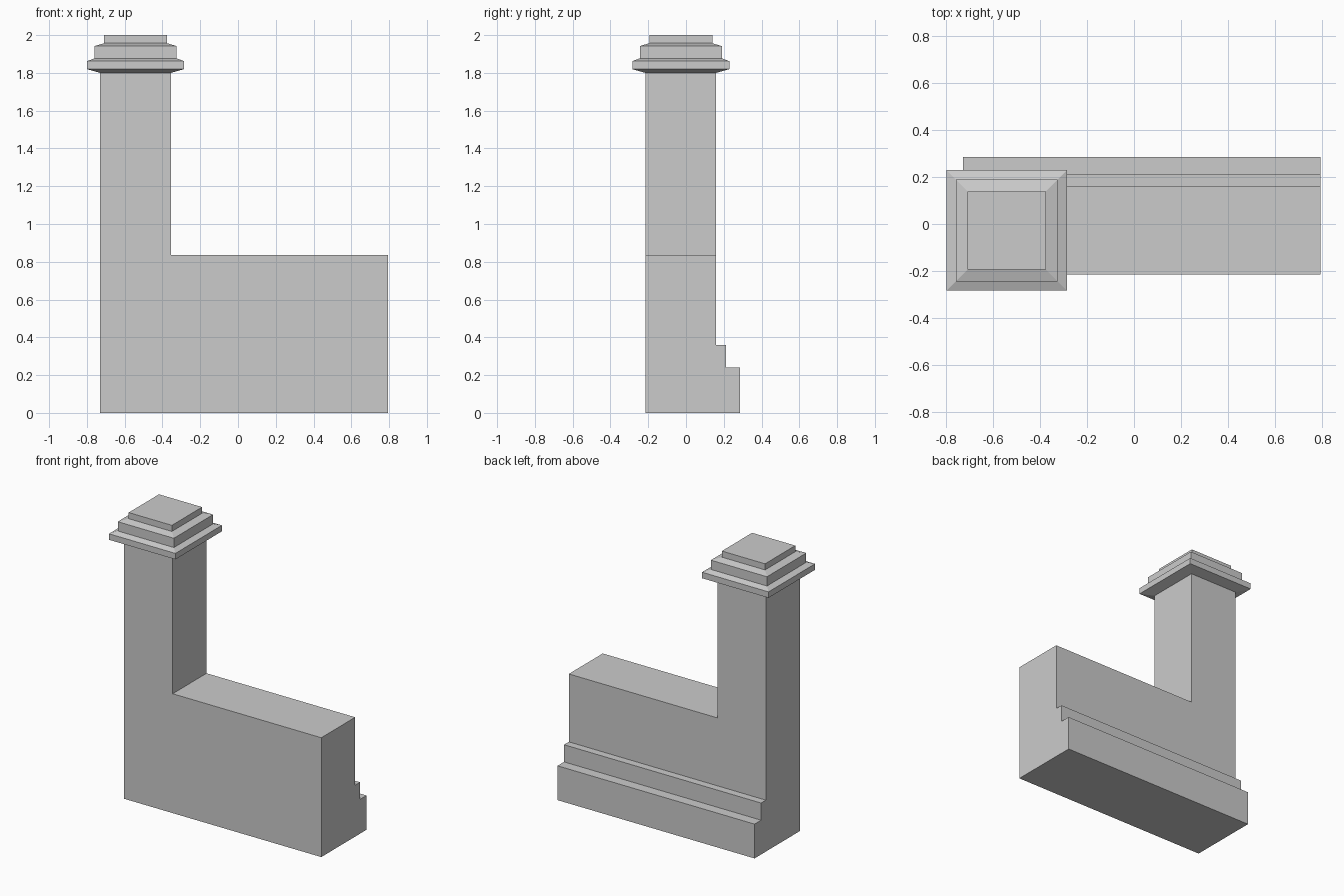
import bpy, bmesh
from mathutils import Vector

if "Cube" in bpy.data.objects:
    bpy.data.objects.remove(bpy.data.objects["Cube"])

X0, X1, X2 = -0.73, -0.355, 0.795      # pillar left, pillar right, wall end
Y0, Y1 = -0.215, 0.16                  # wall front and back
WALL_TOP, PILLAR_TOP = 0.835, 1.80
CX, CY = (X0 + X1) / 2, (Y0 + Y1) / 2  # pillar centre


def finish(bm, name):
    bmesh.ops.recalc_face_normals(bm, faces=bm.faces)
    mesh = bpy.data.meshes.new(name)
    bm.to_mesh(mesh)
    bm.free()
    obj = bpy.data.objects.new(name, mesh)
    bpy.context.collection.objects.link(obj)
    return obj


# Wall with stepped plinth at the back: side profile (y, z) swept along x
profile = [(Y0, 0), (0.285, 0), (0.285, 0.24), (0.213, 0.24), (0.213, 0.36),
           (Y1, 0.36), (Y1, WALL_TOP), (Y0, WALL_TOP)]
bm = bmesh.new()
end = bm.faces.new([bm.verts.new((X0, y, z)) for y, z in profile])
swept = bmesh.ops.extrude_face_region(bm, geom=[end], use_keep_orig=True)["geom"]
bmesh.ops.translate(bm, vec=(X2 - X0, 0, 0),
                    verts=[g for g in swept if isinstance(g, bmesh.types.BMVert)])

# Pillar: split the wall top and pull its left part up
bmesh.ops.bisect_plane(bm, geom=bm.verts[:] + bm.edges[:] + bm.faces[:],
                       plane_co=(X1, 0, 0), plane_no=(1, 0, 0))
bm.normal_update()
top = [f for f in bm.faces
       if all(abs(v.co.z - WALL_TOP) < 1e-4 for v in f.verts)
       and f.calc_center_median().x < X1]
raised = bmesh.ops.extrude_face_region(bm, geom=top)["geom"]
bmesh.ops.translate(bm, vec=(0, 0, PILLAR_TOP - WALL_TOP),
                    verts=[g for g in raised if isinstance(g, bmesh.types.BMVert)])
bmesh.ops.delete(bm, geom=[f for f in raised if isinstance(f, bmesh.types.BMFace)],
                 context='FACES_ONLY')
# Merge the coplanar splits left by the cut
bmesh.ops.dissolve_limit(bm, angle_limit=0.01, verts=bm.verts[:], edges=bm.edges[:])
finish(bm, "wall_and_pillar")

# Stepped cap: square rings (half width, z) bridged upwards
rings = [(0.1875, PILLAR_TOP), (0.257, 1.82), (0.257, 1.862), (0.217, 1.877),
         (0.217, 1.942), (0.167, 1.957), (0.167, 2.0)]
bm = bmesh.new()
loops = [[bm.verts.new(Vector((CX + sx * r, CY + sy * r, z)))
          for sx, sy in ((-1, -1), (1, -1), (1, 1), (-1, 1))] for r, z in rings]
for a, b in zip(loops, loops[1:]):
    for i in range(4):
        j = (i + 1) % 4
        bm.faces.new((a[i], a[j], b[j], b[i]))
bm.faces.new(loops[-1])
finish(bm, "pillar_cap")
